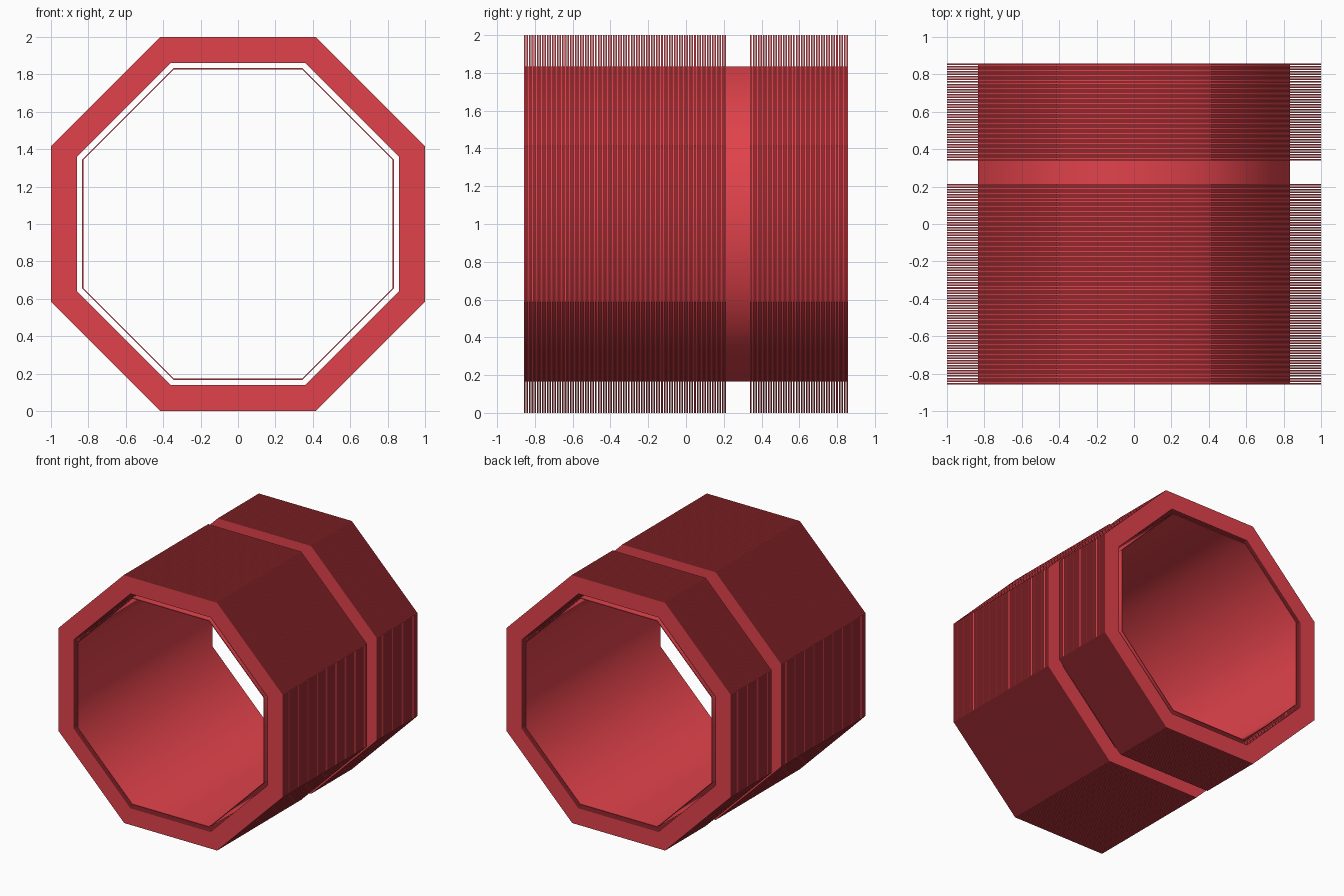
import bpy, bmesh
from math import pi, cos, sin

if "Cube" in bpy.data.objects:
    bpy.data.objects.remove(bpy.data.objects["Cube"])

mat = bpy.data.materials.new("red")
mat.diffuse_color = (0.75, 0.055, 0.07, 1)
mat.use_nodes = True
mat.node_tree.nodes["Principled BSDF"].inputs["Base Color"].default_value = mat.diffuse_color

CZ = 1.0  # height of the stack axis


def octagon(bm, apothem, y):
    r = apothem / cos(pi / 8)
    return [bm.verts.new((r * cos(pi / 8 + i * pi / 4), y,
                          CZ + r * sin(pi / 8 + i * pi / 4))) for i in range(8)]


def add_ring(bm, outer, inner, y0, y1, smooth=False):
    """Octagonal ring with a rectangular wall section, running along y."""
    loops = [octagon(bm, outer, y0), octagon(bm, outer, y1),
             octagon(bm, inner, y1), octagon(bm, inner, y0)]
    for k in range(4):
        a, b = loops[k], loops[(k + 1) % 4]
        for i in range(8):
            j = (i + 1) % 8
            f = bm.faces.new((a[i], a[j], b[j], b[i]))
            f.smooth = smooth and k in (0, 2)


def finish(bm, name):
    bmesh.ops.recalc_face_normals(bm, faces=bm.faces)
    me = bpy.data.meshes.new(name)
    bm.to_mesh(me)
    bm.free()
    me.materials.append(mat)
    ob = bpy.data.objects.new(name, me)
    bpy.context.collection.objects.link(ob)
    return ob


def plate_stack(name, y0, y1, count, fill=0.6):
    """Evenly spaced thin plates, first and last flush with y0 and y1."""
    pitch = (y1 - y0) / (count - 1 + fill)
    bm = bmesh.new()
    for i in range(count):
        y = y0 + i * pitch
        add_ring(bm, 1.0, 0.862, y, y + pitch * fill)
    return finish(bm, name)


# Two stacks of thin plates with an open slot between them
plate_stack("front_plates", -0.857, 0.213, 80)
plate_stack("back_plates", 0.34, 0.857, 39)

# Thin inner sleeve, softly shaded around its walls
bm = bmesh.new()
add_ring(bm, 0.833, 0.827, -0.857, 0.857, smooth=True)
sleeve = finish(bm, "inner_sleeve")
# keep the end rims crisp while the walls stay smooth
for e in sleeve.data.edges:
    a, b = (sleeve.data.vertices[v].co for v in e.vertices)
    e.use_edge_sharp = abs(a.y - b.y) < 1e-6
